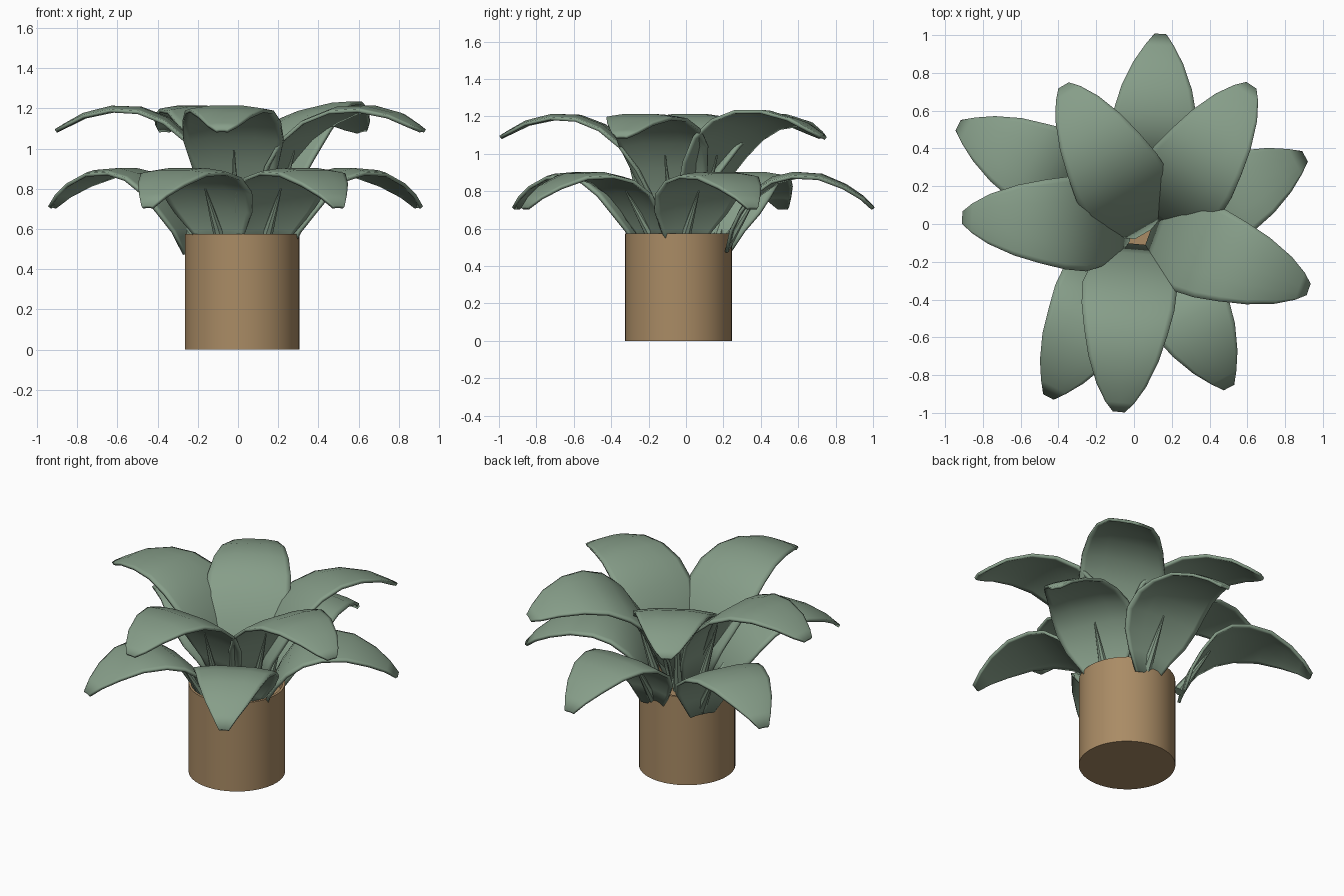
import bpy, bmesh, math
from mathutils import Vector

if "Cube" in bpy.data.objects:
    bpy.data.objects.remove(bpy.data.objects["Cube"])


def material(name, color):
    m = bpy.data.materials.new(name)
    m.diffuse_color = color
    m.use_nodes = True
    m.node_tree.nodes["Principled BSDF"].inputs["Base Color"].default_value = m.diffuse_color
    return m


GREEN = material("leaf_green", (0.24, 0.34, 0.25, 1))
BROWN = material("pot_brown", (0.40, 0.26, 0.13, 1))


def finish(bm, name, mat, thickness=0):
    bmesh.ops.recalc_face_normals(bm, faces=bm.faces)
    me = bpy.data.meshes.new(name)
    bm.to_mesh(me)
    bm.free()
    ob = bpy.data.objects.new(name, me)
    bpy.context.collection.objects.link(ob)
    me.materials.append(mat)
    bpy.ops.object.select_all(action='DESELECT')
    ob.select_set(True)
    bpy.context.view_layer.objects.active = ob
    if thickness:
        mod = ob.modifiers.new("thickness", 'SOLIDIFY')
        mod.thickness = thickness
        mod.offset = 0
    bpy.ops.object.shade_smooth_by_angle(angle=math.radians(40))
    return ob


# Pot: lathed wall with a recessed filling
def pot(cx, cy, sides=48):
    profile = [(0.285, 0), (0.285, 0.575), (0.27, 0.575), (0.27, 0.5)]
    bm = bmesh.new()
    rings = [[bm.verts.new((cx + r * math.cos(2 * math.pi * i / sides),
                            cy + r * math.sin(2 * math.pi * i / sides), z))
              for i in range(sides)] for r, z in profile]
    for a, b in zip(rings, rings[1:]):
        for i in range(sides):
            j = (i + 1) % sides
            bm.faces.new((a[i], a[j], b[j], b[i]))
    bm.faces.new(rings[0])
    bm.faces.new(rings[-1])
    finish(bm, "pot", BROWN)


# Leaf: (distance back from tip, height) spine with half widths
HALF = [0.03, 0.075, 0.13, 0.185, 0.22, 0.245, 0.25, 0.215, 0.15, 0.08]
UPPER = [(0, 1.09), (.05, 1.12), (.14, 1.17), (.28, 1.205), (.42, 1.2),
         (.55, 1.15), (.66, 1.06), (.75, .93), (.83, .76), (.88, .57)]
LOWER = [(0, .71), (.06, .77), (.15, .83), (.28, .885), (.42, .895),
         (.53, .87), (.63, .80), (.70, .70), (.75, .60), (.78, .48)]


def leaf(name, tip, angle, spine, roll=0.0):
    a = math.radians(angle)
    out = Vector((math.cos(a), math.sin(a), 0))
    side = Vector((-math.sin(a), math.cos(a), 0))
    base = Vector((tip[0], tip[1], 0))
    bm = bmesh.new()
    rows = []
    for (s, z), w in zip(spine, HALF):
        row = []
        for t in (-1, -0.88, -0.45, 0, 0.45, 0.88, 1):
            droop = 0.022 * max(0, abs(t) - 0.6) / 0.4 * w / 0.25
            p = base - out * s + side * (w * t)
            p.z = z - droop - roll * w * t
            row.append(bm.verts.new(p))
        rows.append(row)
    for r, q in zip(rows, rows[1:]):
        for i in range(6):
            bm.faces.new((r[i], r[i + 1], q[i + 1], q[i]))
    finish(bm, name, GREEN, 0.018)


# Spike: tapered stem under each leaf
def stem(name, tip, angle, start, end):
    a = math.radians(angle)
    out = Vector((math.cos(a), math.sin(a), 0))
    base = Vector((tip[0], tip[1], 0))
    p = base - out * start[0] + Vector((0, 0, start[1]))
    q = base - out * end[0] + Vector((0, 0, end[1]))
    d = q - p
    bm = bmesh.new()
    bmesh.ops.create_cone(bm, cap_ends=True, segments=8, radius1=0.035,
                          radius2=0.004, depth=d.length)
    m = d.to_track_quat('Z', 'Y').to_matrix().to_4x4()
    m.translation = (p + q) / 2
    bmesh.ops.transform(bm, matrix=m, verts=bm.verts)
    finish(bm, name, GREEN)


pot(0.02, -0.04)

upper = [((.62, .73), 56, .2), ((.92, -.345), -20, 0), ((-.08, -.99), -95, 0),
         ((-.905, .035), 177, 0), ((-.37, .73), 120, 0)]
lower = [((.14, 1.0), 86, 0), ((.9, .355), 28, 0), ((.5, -.86), -62, 0),
         ((-.45, -.91), 242, 0), ((-.925, .52), 153, 0)]

for i, (tip, ang, roll) in enumerate(upper, 1):
    leaf(f"upper_leaf_{i}", tip, ang, UPPER, roll)
    stem(f"upper_stem_{i}", tip, ang, (.83, .5), (.68, .99))
for i, (tip, ang, roll) in enumerate(lower, 1):
    leaf(f"lower_leaf_{i}", tip, ang, LOWER, roll)
    stem(f"lower_stem_{i}", tip, ang, (.80, .5), (.61, .8))
